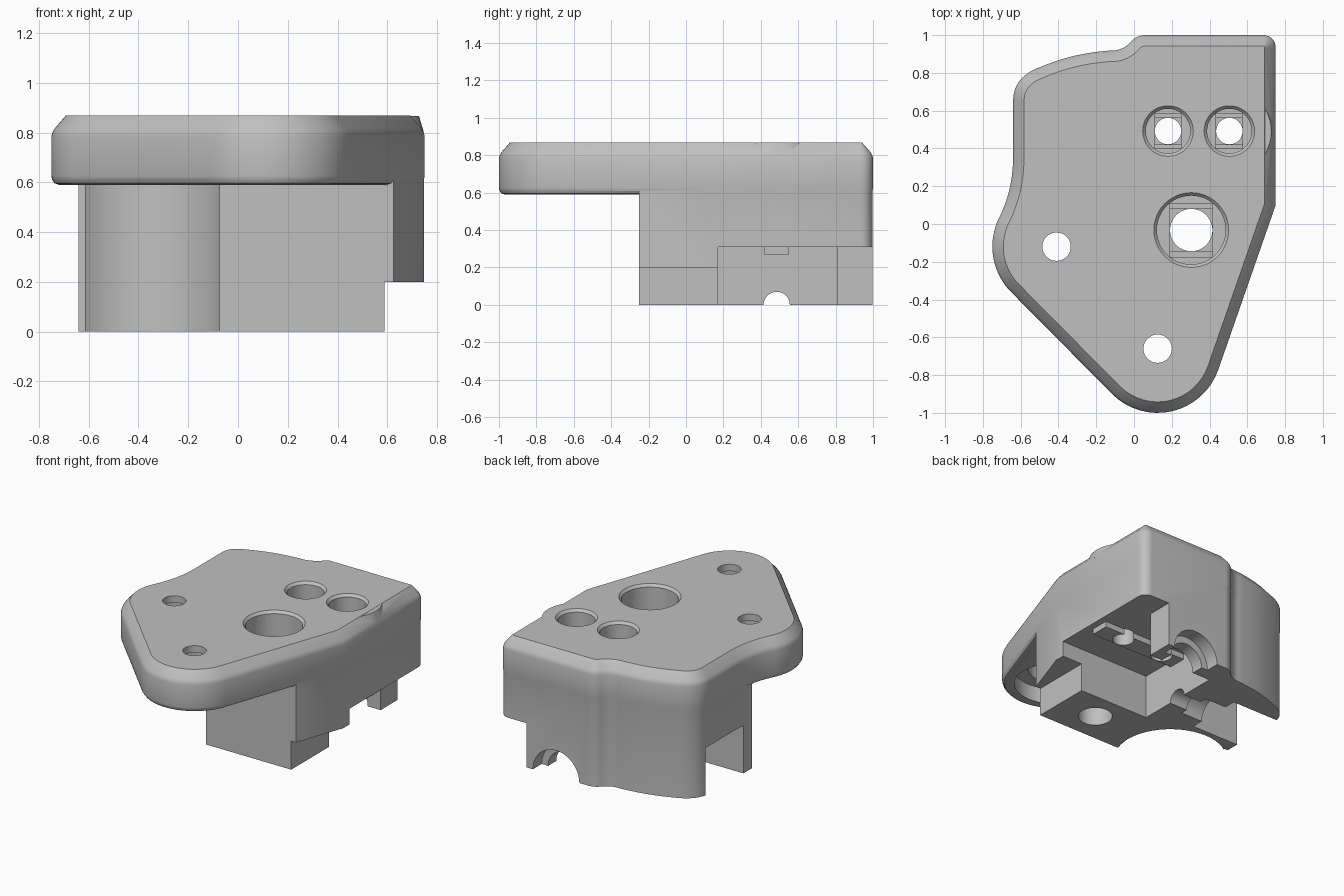
import bpy, bmesh, math
from mathutils import Vector, Matrix

if "Cube" in bpy.data.objects:
    bpy.data.objects.remove(bpy.data.objects["Cube"])

grey = bpy.data.materials.new("plain_grey")
grey.diffuse_color = (0.53, 0.53, 0.53, 1)
grey.use_nodes = True
grey.node_tree.nodes["Principled BSDF"].inputs["Base Color"].default_value = grey.diffuse_color


def arc(cx, cy, r, a0, a1, n=16):
    angles = [math.radians(a0 + (a1 - a0) * i / n) for i in range(n + 1)]
    return [Vector((cx + r * math.cos(a), cy + r * math.sin(a))) for a in angles]


def bezier(a, b, c, d, n=12):
    a, b, c, d = map(Vector, (a, b, c, d))
    return [a * (1 - t) ** 3 + b * 3 * t * (1 - t) ** 2 + c * 3 * t * t * (1 - t) + d * t ** 3
            for t in [i / n for i in range(n + 1)]]


def inset(points, dist):
    """Move a counter-clockwise outline inwards."""
    out = []
    for i, p in enumerate(points):
        d0 = (p - points[i - 1]).normalized()
        d1 = (points[(i + 1) % len(points)] - p).normalized()
        n0, n1 = Vector((-d0.y, d0.x)), Vector((-d1.y, d1.x))
        out.append(p + (n0 + n1) * dist / (1 + n0.dot(n1)))
    return out


def finish(bm, name):
    bmesh.ops.recalc_face_normals(bm, faces=bm.faces)
    me = bpy.data.meshes.new(name)
    bm.to_mesh(me)
    bm.free()
    me.materials.append(grey)
    ob = bpy.data.objects.new(name, me)
    bpy.context.collection.objects.link(ob)
    return ob


def loft(name, points, levels):
    """Stack inset copies of an outline; levels are (z, inset)."""
    bm = bmesh.new()
    rings = [[bm.verts.new((p.x, p.y, z)) for p in inset(points, d)] for z, d in levels]
    for a, b in zip(rings, rings[1:]):
        for i in range(len(a)):
            j = (i + 1) % len(a)
            bm.faces.new((a[i], a[j], b[j], b[i]))
    bm.faces.new(rings[0][::-1])
    bm.faces.new(rings[-1])
    return finish(bm, name)


def box(x0, x1, y0, y1, z0, z1):
    bm = bmesh.new()
    bmesh.ops.create_cube(bm, size=1)
    for v in bm.verts:
        v.co = ((x0 + x1) / 2 + v.co.x * (x1 - x0), (y0 + y1) / 2 + v.co.y * (y1 - y0),
                (z0 + z1) / 2 + v.co.z * (z1 - z0))
    return finish(bm, "box_tool")


def rod(axis, u, v, r, a, b, r2=None):
    """Cylinder along an axis from a to b, at the other two coordinates u, v."""
    bm = bmesh.new()
    rot = {"x": Matrix.Rotation(math.pi / 2, 4, "Y"), "y": Matrix.Rotation(math.pi / 2, 4, "X"),
           "z": Matrix.Identity(4)}[axis]
    m = (a + b) / 2
    loc = {"x": (m, u, v), "y": (u, m, v), "z": (u, v, m)}[axis]
    bmesh.ops.create_cone(bm, cap_ends=True, segments=48, radius1=r, radius2=r2 or r, depth=b - a,
                          matrix=Matrix.Translation(loc) @ rot)
    return finish(bm, "rod_tool")


def combine(ob, tool, op="DIFFERENCE"):
    mod = ob.modifiers.new("bool", "BOOLEAN")
    mod.operation, mod.object, mod.solver = op, tool, "EXACT"
    bpy.context.view_layer.objects.active = ob
    bpy.ops.object.modifier_apply(modifier=mod.name)
    bpy.data.objects.remove(tool)


# Plan outline, counter-clockwise from the back right corner
outline = (arc(.685, .935, .065, 0, 90, 8) + arc(.06, .9, .1, 90, 140, 8)
           + arc(-.117, 1.048, .13, -40, -95, 10)
           + bezier((-.128, .918), (-.3, .905), (-.4, .87), (-.5, .83))
           + bezier((-.5, .83), (-.59, .795), (-.64, .74), (-.64, .65))
           + bezier((-.64, .36), (-.64, .2), (-.68, .1), (-.725, .01))
           + arc(-.41, -.12, .34, 158, 225) + arc(.125, -.66, .34, 225, 341)
           + [Vector((.75, .1))])
outline = [p for i, p in enumerate(outline) if (p - outline[i - 1]).length > .004]

# Lower body: same outline, trimmed at the front and scooped at the left
body = loft("cover_body", outline, [(0, .003), (.7, .003)])
for tool in (
    box(-2, 2, -2, -.25, -1, 2),
    box(-2, -.641, -2, .3, -1, 2),
    box(-2, -.41, -2, .1, -1, 2),
    box(-2, -.615, -2, .185, -1, .59),
    rod("z", -.41, -.12, .36, -1, 2),
    box(.588, 2, -2, .2, -1, .2),          # step on the right side
    box(.04, 2, .17, .81, -1, .31),        # pocket under the right side
    box(.54, 2, .7, 2, -1, .31),           # open back right corner
    box(-2, -.27, .28, .69, -1, .335),     # opening in the left wall
    rod("x", .485, 0, .07, -2, 2),         # cross screw channel
    rod("x", .485, 0, .12, -.4, -.1),
    rod("y", .31, 0, .18, .9, 2),          # stepped round socket at the back
    rod("y", .31, 0, .13, .7, 1.5),
):
    combine(body, tool)

# Rib hanging in the pocket
combine(body, box(.03, .7, .42, .55, .27, .4), "UNION")

# Top plate with rounded lower edge and chamfered upper edge
plate = loft("top_plate", outline, [(.59, .03), (.596, .013), (.61, .003), (.625, 0), (.785, 0),
                                    (.80, .004), (.815, .012), (.868, .058)])
combine(body, plate, "UNION")
combine(body, rod("z", .505, .49, .242, .80, .867, .222), "UNION")  # boss at the right edge

# Counterbored screw holes: chamfered rim, then a slot and a square step under the head
for x, y, r, head, z in ((.303, -.032, .112, .182, .5), (.18, .492, .07, .118, .55),
                         (.505, .492, .07, .118, .55)):
    chord = math.sqrt(head ** 2 - r ** 2) - .002
    combine(body, rod("z", x, y, r, -1, 2))
    combine(body, rod("z", x, y, head, z, 2))
    combine(body, rod("z", x, y, head - .002, .848, .888, head + .034))
    combine(body, box(x - r, x + r, y - chord, y + chord, z - .02, z + .1))
    combine(body, box(x - r, x + r, y - r, y + r, z - .04, z + .1))

# Two pin holes with stepped recesses below the plate
for x, y in ((-.41, -.12), (.125, -.66)):
    combine(body, rod("z", x, y, .075, .5, 2))
    combine(body, rod("z", x, y, .26, .5, .70))
    combine(body, rod("z", x, y, .17, .5, .82))

bpy.ops.object.select_all(action="DESELECT")
body.select_set(True)
bpy.context.view_layer.objects.active = body
bpy.ops.object.shade_smooth_by_angle(angle=math.radians(28))
